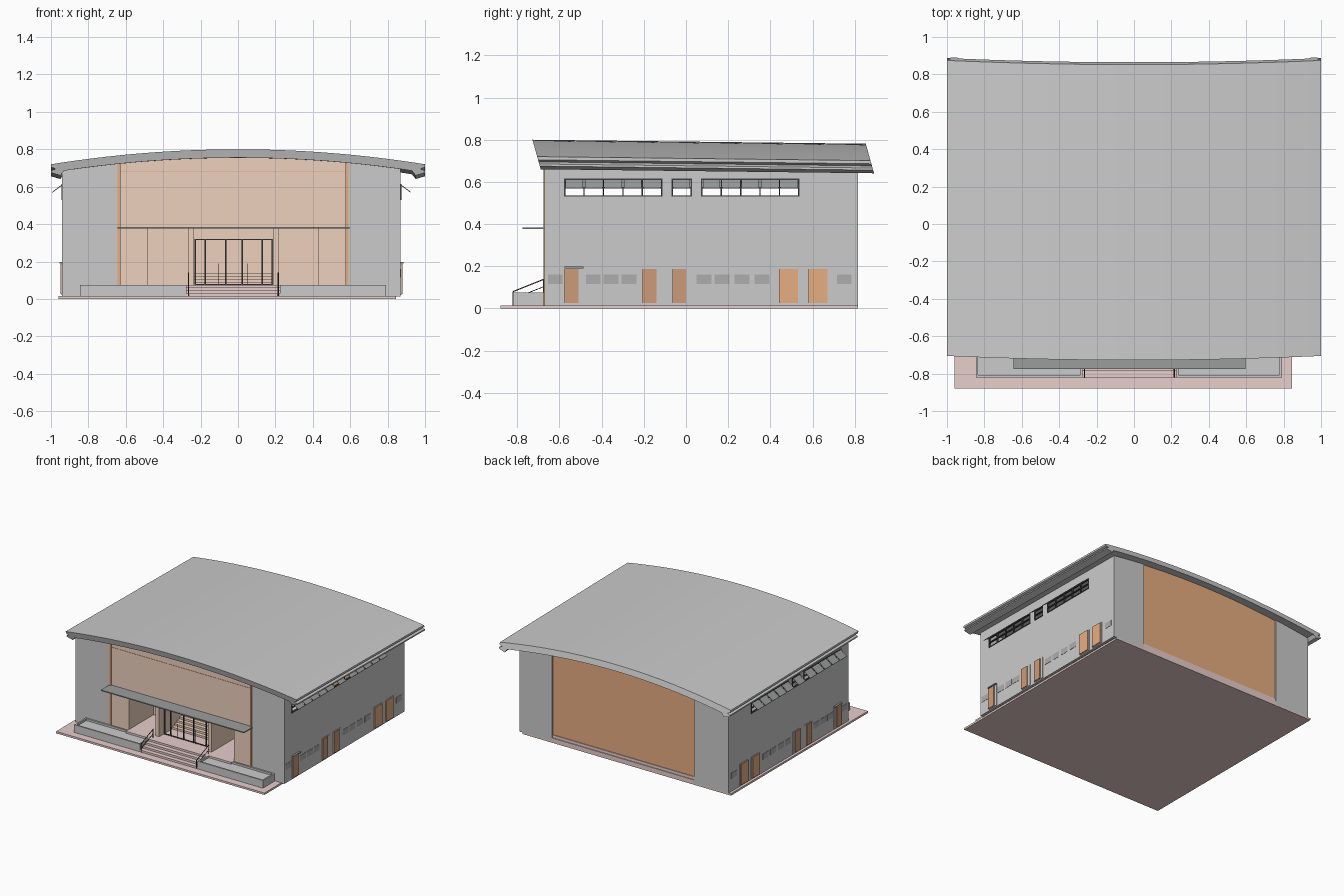
import bpy, bmesh, math

if "Cube" in bpy.data.objects:
    bpy.data.objects.remove(bpy.data.objects["Cube"])

def mat(name, c):
    m = bpy.data.materials.new(name)
    m.diffuse_color = (*c, 1)
    m.use_nodes = True
    m.node_tree.nodes["Principled BSDF"].inputs["Base Color"].default_value = m.diffuse_color
    return m

ORANGE = mat("orange", (0.80, 0.42, 0.22))
TAN = mat("tan", (0.86, 0.64, 0.52))
PINK = mat("pink", (0.80, 0.62, 0.60))
BROWN = mat("brown", (0.62, 0.33, 0.19))
DARK = mat("dark", (0.06, 0.06, 0.06))
SLATE = mat("slate", (0.33, 0.34, 0.34))
VENT = mat("vent_grey", (0.42, 0.42, 0.42))

def finish(name, bm, m=None):
    bmesh.ops.recalc_face_normals(bm, faces=bm.faces)
    me = bpy.data.meshes.new(name)
    bm.to_mesh(me)
    bm.free()
    ob = bpy.data.objects.new(name, me)
    bpy.context.collection.objects.link(ob)
    if m:
        me.materials.append(m)
    return ob

def loft(name, a, b, m=None):
    """Solid between two matching closed outlines."""
    bm = bmesh.new()
    va, vb = [bm.verts.new(p) for p in a], [bm.verts.new(p) for p in b]
    bm.faces.new(va)
    bm.faces.new(vb[::-1])
    for i in range(len(a)):
        j = (i + 1) % len(a)
        bm.faces.new((va[i], va[j], vb[j], vb[i]))
    return finish(name, bm, m)

def box(name, x0, x1, y0, y1, z0, z1, m=None):
    a = [(x0, y0, z0), (x1, y0, z0), (x1, y0, z1), (x0, y0, z1)]
    return loft(name, a, [(p[0], y1, p[2]) for p in a], m)

def tilt(y):
    return -0.012 * (y + 0.70)

def under(x, y):
    return 0.755 - 0.08 * x * x + tilt(y)

def arch_wall(name, x0, x1, y0, y1, z0, m=None, lift=0.01):
    """Wall whose top follows the underside of the curved roof."""
    n = 16
    xs = [x1 + (x0 - x1) * i / n for i in range(n + 1)]
    def ring(y):
        return [(x0, y, z0), (x1, y, z0)] + [(x, y, under(x, y) + lift) for x in xs]
    return loft(name, ring(y0), ring(y1), m)

def rod(name, p, q, r, m):
    cu = bpy.data.curves.new(name, 'CURVE')
    cu.dimensions = '3D'
    cu.bevel_depth = r
    cu.bevel_resolution = 1
    cu.use_fill_caps = True
    s = cu.splines.new('POLY')
    s.points.add(1)
    s.points[0].co, s.points[1].co = (*p, 1), (*q, 1)
    cu.materials.append(m)
    bpy.context.collection.objects.link(bpy.data.objects.new(name, cu))

# Curved roof with grooved eaves and raked ends
N = 40
top = [(-1 + 2 * i / N, 0.80 - 0.08 * (-1 + 2 * i / N) ** 2) for i in range(N + 1)]
eave = [(1, 0.705), (0.975, 0.695), (1, 0.685), (1, 0.675), (0.95, 0.66), (0.93, 0.685)]
bottom = [(0.9 - 1.8 * i / N, 0.755 - 0.08 * (0.9 - 1.8 * i / N) ** 2) for i in range(N + 1)]
section = top + eave + bottom + [(-x, z) for x, z in reversed(eave)]
def roof_ring(y):
    return [(x, y - 0.28 * (z - 0.665), z + tilt(y)) for x, z in section]
roof = loft("roof", roof_ring(-0.69), roof_ring(0.89))
bpy.context.view_layer.objects.active = roof
roof.select_set(True)
bpy.ops.object.shade_smooth_by_angle(angle=math.radians(20))

# Base slab
box("base_slab", -0.96, 0.845, -0.88, 0.815, 0, 0.015, PINK)

# Grey corner walls, front and back
for side, y0, y1 in (("front", -0.67, -0.65), ("back", 0.795, 0.815)):
    arch_wall(side + "_wall_left", -0.94, -0.64, y0, y1, 0.012)
    arch_wall(side + "_wall_right", 0.59, 0.87, y0, y1, 0.012)

# Back panel and its low plinth
arch_wall("back_panel", -0.64, 0.59, 0.79, 0.805, 0.06, ORANGE, lift=0)
for i in range(2):
    box("back_plinth", -0.64, 0.59, 0.78, 0.815 - 0.006 * i, 0.015 + 0.022 * i, 0.037 + 0.022 * i, PINK)

# Side walls with windows, doors and vents; sx mirrors about the wall centre
bands = [(-0.575, -0.115, 5), (-0.065, 0.025, 1), (0.075, 0.535, 5)]
doors = [(-0.575, -0.51, -0.485), (-0.205, -0.14, -0.115), (-0.065, 0, 0.025),
         (0.44, 0.53, 0.54), (0.58, 0.67, 0.68)]
vents = [-0.655, -0.475, -0.39, -0.305, 0.05, 0.135, 0.23, 0.325, 0.715]
for side, sx in (("right", 1), ("left", -1)):
    def X(x):
        return -0.035 + sx * (x + 0.035)
    def sbox(name, x0, x1, *rest):
        a, b = sorted((X(x0), X(x1)))
        box(side + "_" + name, a, b, *rest)
    sbox("wall_lower", 0.85, 0.87, -0.67, 0.815, 0.012, 0.53)
    a, b = sorted((X(0.85), X(0.87)))
    arch_wall(side + "_wall_upper", a, b, -0.67, 0.815, 0.615)
    edges = [-0.67] + [v for bd in bands for v in bd[:2]] + [0.815]
    for y0, y1 in zip(edges[::2], edges[1::2]):
        sbox("window_pier", 0.85, 0.87, y0, y1, 0.53, 0.615)
    for y0, y1, n in bands:
        for z in (0.533, 0.572, 0.612):
            sbox("window_rail", 0.86, 0.873, y0, y1, z - 0.003, z + 0.003, DARK)
        for i in range(n + 1):
            y = y0 + (y1 - y0) * i / n
            sbox("window_mullion", 0.86, 0.873, y - 0.003, y + 0.003, 0.53, 0.615, DARK)
        # Tilted open panes
        for i in range(n):
            p, q = y0 + (y1 - y0) * i / n + 0.005, y0 + (y1 - y0) * (i + 1) / n - 0.005
            prof = [(X(0.872), 0.606), (X(0.922), 0.568), (X(0.924), 0.572), (X(0.872), 0.611)]
            loft(side + "_window_pane", [(x, p, z) for x, z in prof],
                 [(x, q, z) for x, z in prof], SLATE)
    for y0, ym, y1 in doors:
        sbox("door_frame", 0.86, 0.874, y0, y1, 0.02, 0.19)
        sbox("door_leaf", 0.86, 0.88, y0, ym, 0.025, 0.187, BROWN if ym < 0.1 else ORANGE)
    sbox("door_hood", 0.87, 0.885, -0.575, -0.485, 0.19, 0.198, SLATE)
    for y in vents:
        sbox("vent", 0.86, 0.872, y, y + 0.07, 0.115, 0.16, VENT)

# Front upper panel, side panels and orange posts
arch_wall("front_upper_panel", -0.64, 0.59, -0.665, -0.65, 0.38, TAN, lift=0)
box("front_panel_trim", -0.63, 0.575, -0.667, -0.66, 0.678, 0.682, ORANGE)
box("front_panel_left", -0.64, -0.48, -0.665, -0.645, 0.015, 0.38, TAN)
box("front_panel_right", 0.43, 0.59, -0.665, -0.645, 0.015, 0.38, TAN)
for x in (-0.645, 0.576):
    arch_wall("front_post", x, x + 0.016, -0.676, -0.65, 0.015, ORANGE, lift=0)

# Entrance recess
box("entrance_floor", -0.48, 0.43, -0.70, -0.35, 0.012, 0.075, PINK)
box("entrance_back_wall", -0.50, 0.45, -0.36, -0.345, 0.015, 0.39, TAN)
box("entrance_ceiling", -0.50, 0.45, -0.65, -0.345, 0.38, 0.39, TAN)
box("entrance_side_left", -0.50, -0.48, -0.65, -0.345, 0.015, 0.39, TAN)
box("entrance_side_right", 0.43, 0.45, -0.65, -0.345, 0.015, 0.39, TAN)
for x in (-0.265, 0.188):
    box("door_jamb", x, x + 0.03, -0.64, -0.36, 0.075, 0.38, TAN)
box("door_header", -0.235, 0.19, -0.59, -0.57, 0.32, 0.38, TAN)

# Inner stairs
for i in range(4):
    box("inner_step", -0.235, 0.19, -0.48 + 0.03 * i, -0.36, 0.075, 0.09 + 0.015 * i, TAN)

# Glazed door frame
for x in (-0.228, -0.175, -0.065, 0.022, 0.13, 0.183):
    box("door_mullion", x - 0.004, x + 0.004, -0.585, -0.577, 0.075, 0.32, DARK)
for z in (0.078, 0.318):
    box("door_rail", -0.23, 0.185, -0.584, -0.578, z - 0.003, z + 0.003, DARK)
for x in (-0.105, 0.05):
    rod("door_handle", (x, -0.595, 0.08), (x, -0.595, 0.19), 0.002, DARK)

# Canopy
box("canopy", -0.645, 0.595, -0.775, -0.66, 0.376, 0.384, SLATE)

# Front steps
for i in range(4):
    box("front_step", -0.275, 0.225, -0.82 + 0.035 * i, -0.68, 0.015 + 0.015 * i, 0.03 + 0.015 * i, PINK)

# Planters with recessed tops
for x0, x1 in ((-0.845, -0.275), (0.225, 0.79)):
    y0, y1, t = -0.82, -0.675, 0.012
    box("planter_bed", x0 + t, x1 - t, y0 + t, y1 - t, 0.015, 0.06)
    for a, b, c, d in ((x0, x1, y0, y0 + t), (x0, x1, y1 - t, y1),
                       (x0, x0 + t, y0 + t, y1 - t), (x1 - t, x1, y0 + t, y1 - t)):
        box("planter_rim", a, b, c, d, 0.015, 0.075)

# Stair handrails
for x in (-0.265, 0.215):
    rod("handrail", (x, -0.82, 0.08), (x, -0.67, 0.14), 0.003, DARK)
    rod("lower_rail", (x, -0.81, 0.05), (x, -0.67, 0.105), 0.002, DARK)
    rod("handrail_post", (x, -0.82, 0.015), (x, -0.82, 0.08), 0.003, DARK)
    rod("handrail_post", (x, -0.675, 0.07), (x, -0.675, 0.14), 0.003, DARK)
